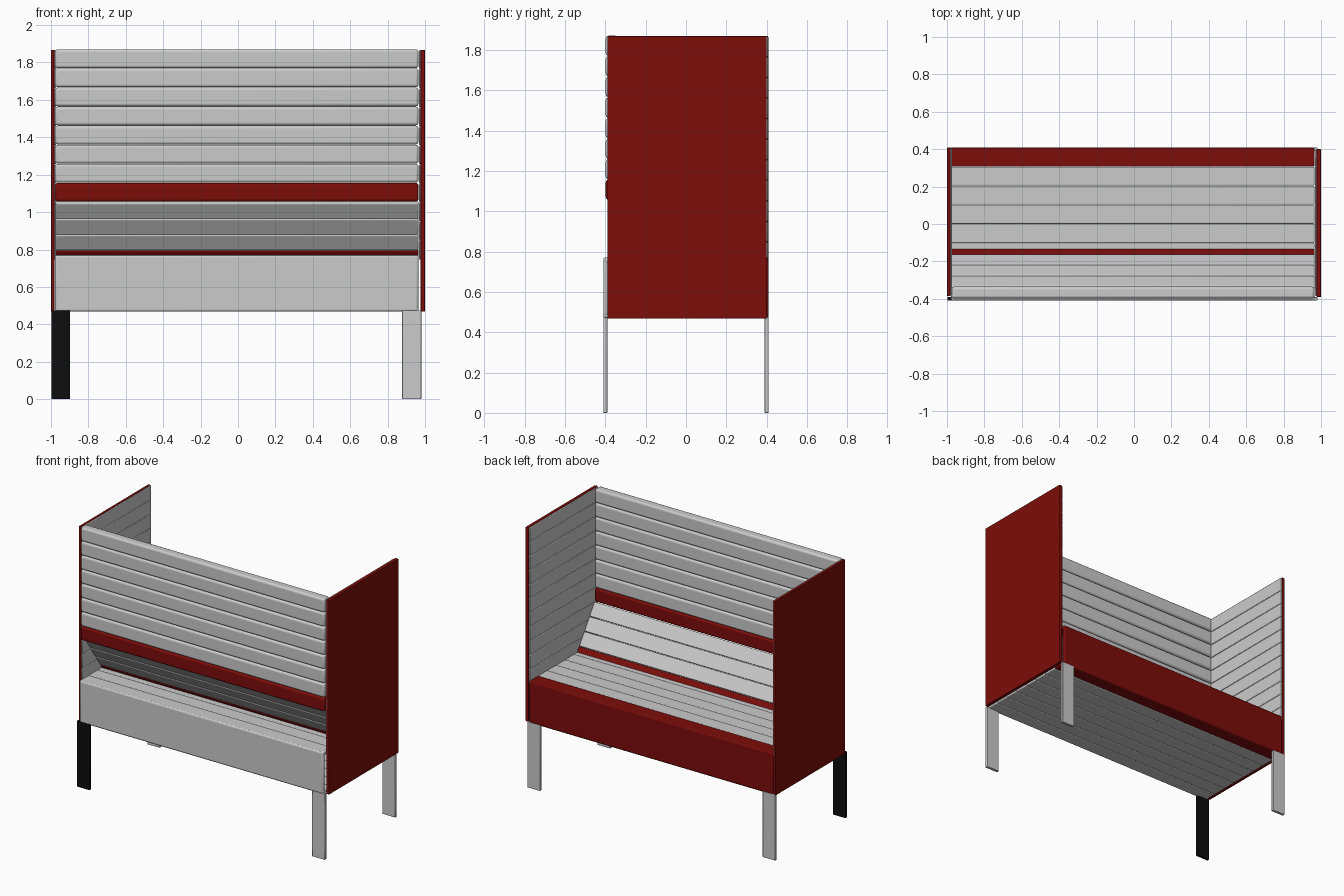
import bpy
from mathutils import Vector, Matrix

if "Cube" in bpy.data.objects:
    bpy.data.objects.remove(bpy.data.objects["Cube"])


def material(name, rgb):
    m = bpy.data.materials.new(name)
    m.diffuse_color = (*rgb, 1)
    m.use_nodes = True
    m.node_tree.nodes["Principled BSDF"].inputs["Base Color"].default_value = m.diffuse_color
    return m


RED = material("red_fabric", (0.20, 0.004, 0.003))
BLACK = material("black_metal", (0.004, 0.004, 0.004))
X0, X1 = -0.978, 0.965      # ends of the long slats
PITCH = 0.102


def box(name, lo, hi, bevel=0.008, mat=None, segments=3):
    """Rounded box between two corners."""
    lo, hi = Vector(lo), Vector(hi)
    bpy.ops.mesh.primitive_cube_add(size=1)
    ob = bpy.context.object
    ob.name = name
    ob.data.transform(Matrix.Translation((lo + hi) / 2) @ Matrix.Diagonal((*(hi - lo), 1)))
    if mat:
        ob.data.materials.append(mat)
    mod = ob.modifiers.new("round", "BEVEL")
    mod.width = bevel
    mod.segments = segments
    bpy.ops.object.shade_smooth_by_angle()
    return ob


# Upright back screen: seven grey slats over one red slat
for i in range(8):
    top = 1.87 - i * PITCH
    box(f"back_slat_{i}", (X0, -0.398, top - PITCH + 0.002), (X1, -0.335, top), 0.014,
        RED if i == 7 else None)

# Seat top and underside slats, front-most ones red
for i in range(8):
    y = 0.408 - i * PITCH
    mat = RED if i == 0 else None
    box(f"seat_slat_{i}", (X0, y - PITCH + 0.001, 0.745), (X1, y, 0.77), 0.006, mat)
    box(f"underside_slat_{i}", (X0, y - PITCH + 0.001, 0.468), (X1, y, 0.49), 0.006, mat)

# Reclined backrest: red slat at the bottom, three grey above
along = Vector((0, -0.0585, 0.085))
u = along.normalized()
normal = Vector((0, u.z, -u.y))
frame = Matrix(((1, 0, 0, 0), (0, normal.y, u.y, -0.10), (0, normal.z, u.z, 0.72), (0, 0, 0, 1)))
for i in range(4):
    low = 0.045 if i == 0 else i * along.length + 0.001
    slat = box(f"backrest_slat_{i}", (X0, -0.022, low),
               (X1, 0, (i + 1) * along.length - 0.001), 0.007, RED if i == 0 else None)
    slat.data.transform(frame)

# Aprons closing the seat box
box("rear_apron", (X0, -0.41, 0.468), (X1, -0.385, 0.77), 0.012)
box("seat_apron", (X0, 0.385, 0.468), (X1, 0.41, 0.77), 0.012, RED)

# Side screens: red outside, grey slatted lining inside
box("left_panel", (-1, -0.385, 0.468), (-0.981, 0.408, 1.868), 0.004, RED)
box("right_panel", (0.976, -0.39, 0.468), (1, 0.40, 1.868), 0.004, RED)
for i in range(11):
    top = 1.866 - i * PITCH
    box(f"left_lining_{i}", (-0.983, -0.38, top - PITCH + 0.002), (-0.973, 0.404, top), 0.004, None, 2)
    box(f"right_lining_{i}", (0.968, -0.385, top - PITCH + 0.002), (0.978, 0.396, top), 0.004, None, 2)

# Flat legs, one black
for side, (a, b) in {"left": (-0.998, -0.897), "right": (0.877, 0.98)}.items():
    box(f"rear_{side}_leg", (a, -0.41, 0), (b, -0.39, 0.475), 0.003,
        BLACK if side == "left" else None, 2)
    box(f"seat_{side}_leg", (a, 0.39, 0), (b, 0.41, 0.475), 0.003, None, 2)
